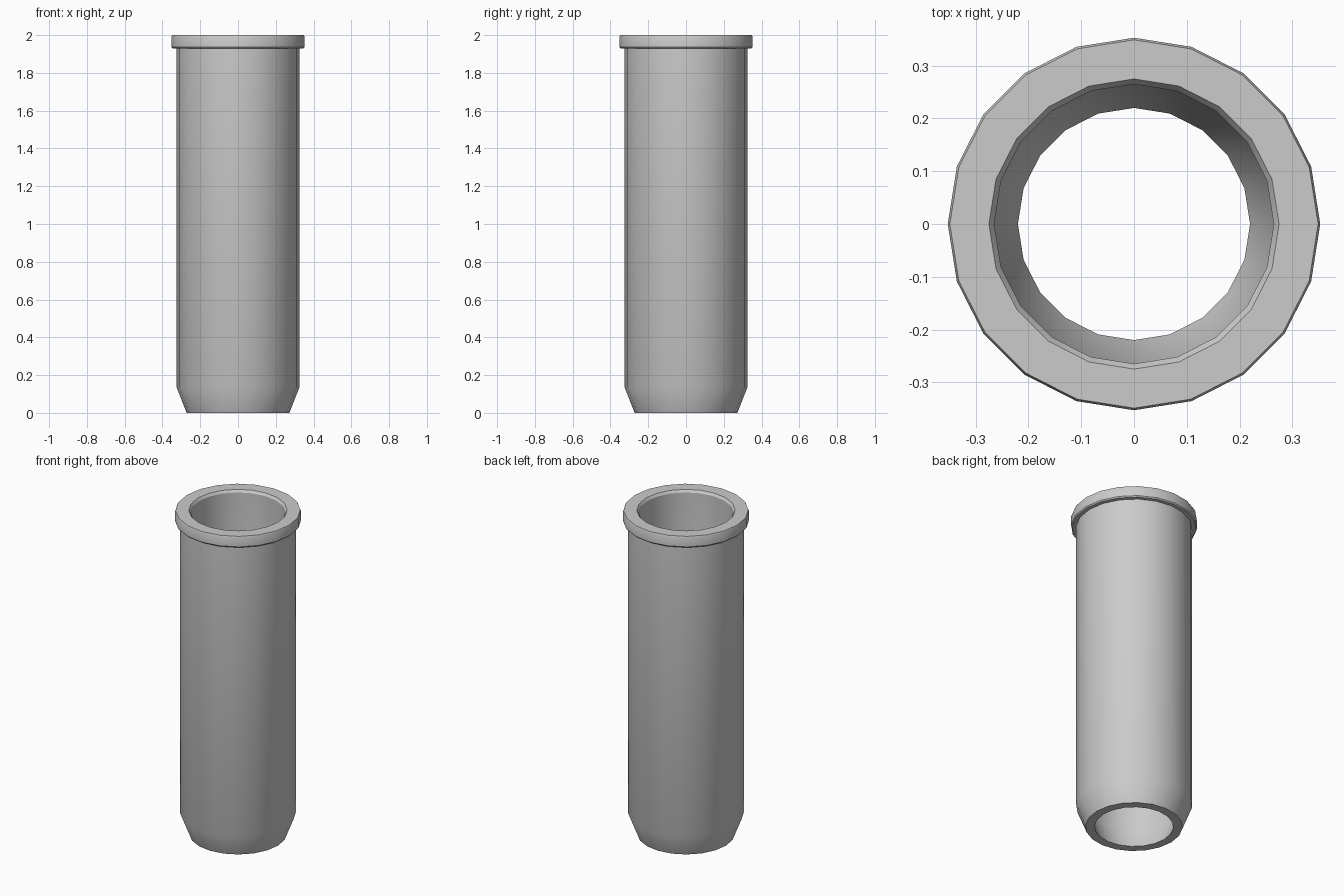
import bpy, bmesh, math

if "Cube" in bpy.data.objects:
    bpy.data.objects.remove(bpy.data.objects["Cube"])

SIDES = 20

# Closed wall profile (radius, height): outside upwards, then inside downwards
profile = [
    (0.272, 0.0), (0.325, 0.135), (0.325, 1.93),             # tapered foot and body
    (0.347, 1.93), (0.353, 1.937), (0.353, 1.99), (0.349, 2.0),  # rim collar
    (0.275, 2.0), (0.265, 1.985),                             # chamfered mouth
    (0.265, 0.135), (0.22, 0.0),                              # bore and tapered end
]

# Revolve the profile into a hollow tube
bm = bmesh.new()
rings = []
for i in range(SIDES):
    a = 2 * math.pi * i / SIDES
    rings.append([bm.verts.new((r * math.cos(a), r * math.sin(a), z)) for r, z in profile])
n = len(profile)
for i in range(SIDES):
    p, q = rings[i], rings[(i + 1) % SIDES]
    for j in range(n):
        k = (j + 1) % n
        bm.faces.new((p[j], q[j], q[k], p[k]))
bmesh.ops.recalc_face_normals(bm, faces=bm.faces)

mesh = bpy.data.meshes.new("sleeve_tube")
bm.to_mesh(mesh)
bm.free()
tube = bpy.data.objects.new("sleeve_tube", mesh)
bpy.context.collection.objects.link(tube)

# Smooth walls with crisp rim edges
bpy.context.view_layer.objects.active = tube
tube.select_set(True)
bpy.ops.object.shade_smooth_by_angle(angle=math.radians(30))
